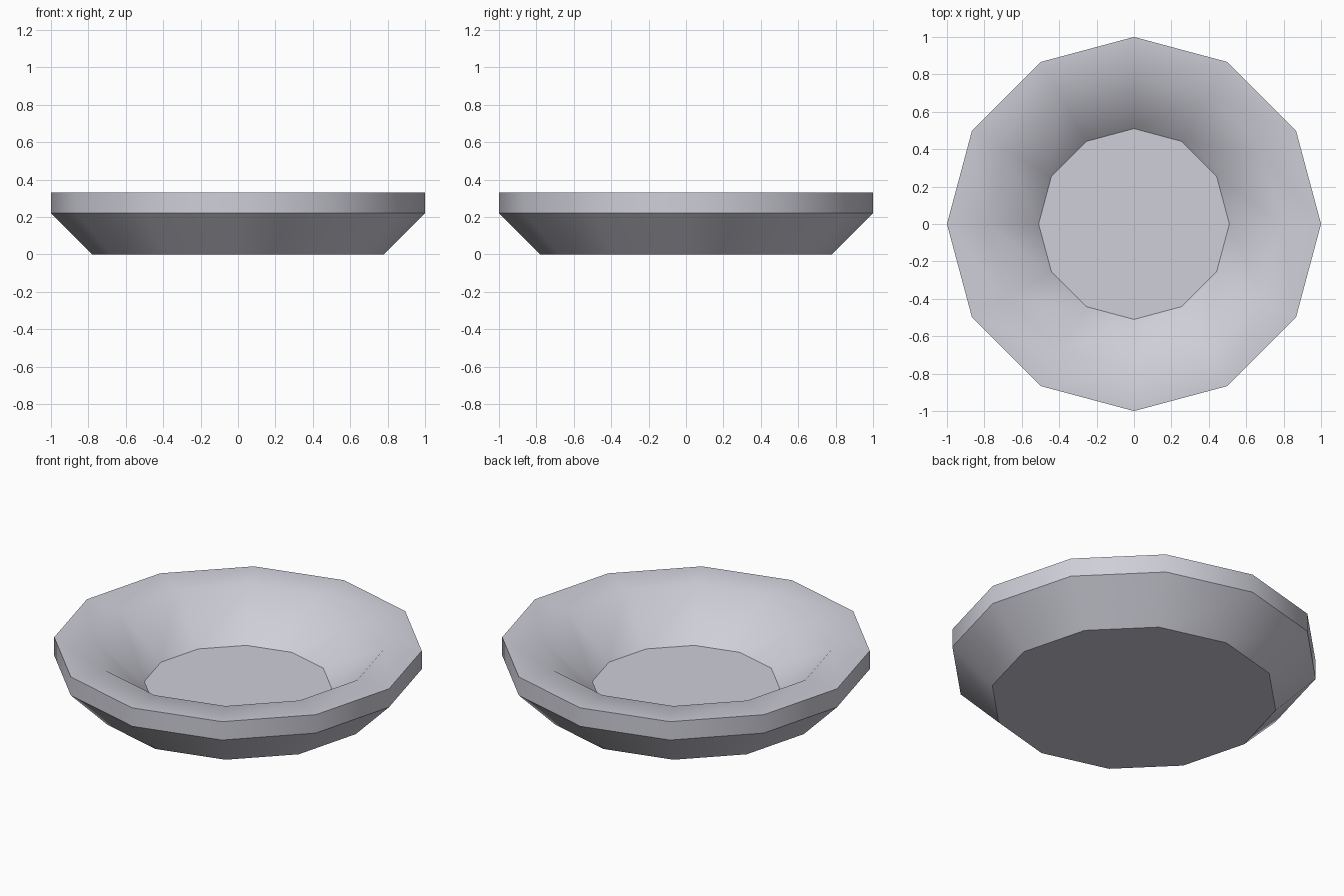
import bpy, bmesh, math

if "Cube" in bpy.data.objects:
    bpy.data.objects.remove(bpy.data.objects["Cube"])

SIDES = 12
# Profile (radius, height, sharp edge ring): base, rim bottom, rim top, inner lip, floor
PROFILE = [(0.78, 0.0, True), (1.0, 0.22, True), (1.0, 0.33, True),
           (0.79, 0.326, False), (0.51, 0.085, True)]

# Single pale lavender grey colour
mat = bpy.data.materials.new("pale_grey")
mat.diffuse_color = (0.62, 0.62, 0.69, 1.0)
mat.use_nodes = True
mat.node_tree.nodes["Principled BSDF"].inputs["Base Color"].default_value = mat.diffuse_color

# Shallow dish, lathed in twelve segments
bm = bmesh.new()
rings = []
for r, z, _ in PROFILE:
    rings.append([bm.verts.new((r * math.cos(2 * math.pi * i / SIDES),
                                r * math.sin(2 * math.pi * i / SIDES), z))
                  for i in range(SIDES)])
for a, b in zip(rings, rings[1:]):
    for i in range(SIDES):
        j = (i + 1) % SIDES
        bm.faces.new((a[i], a[j], b[j], b[i])).smooth = True

# Flat underside and flat inner floor
bm.faces.new(list(reversed(rings[0])))
bm.faces.new(rings[-1])

# Crisp edges around the base, rim and floor
for ring, (_, _, sharp) in zip(rings, PROFILE):
    for i in range(SIDES):
        bm.edges.get((ring[i], ring[(i + 1) % SIDES])).smooth = not sharp

mesh = bpy.data.meshes.new("dish")
bm.to_mesh(mesh)
bm.free()
mesh.materials.append(mat)
dish = bpy.data.objects.new("dish", mesh)
bpy.context.collection.objects.link(dish)
